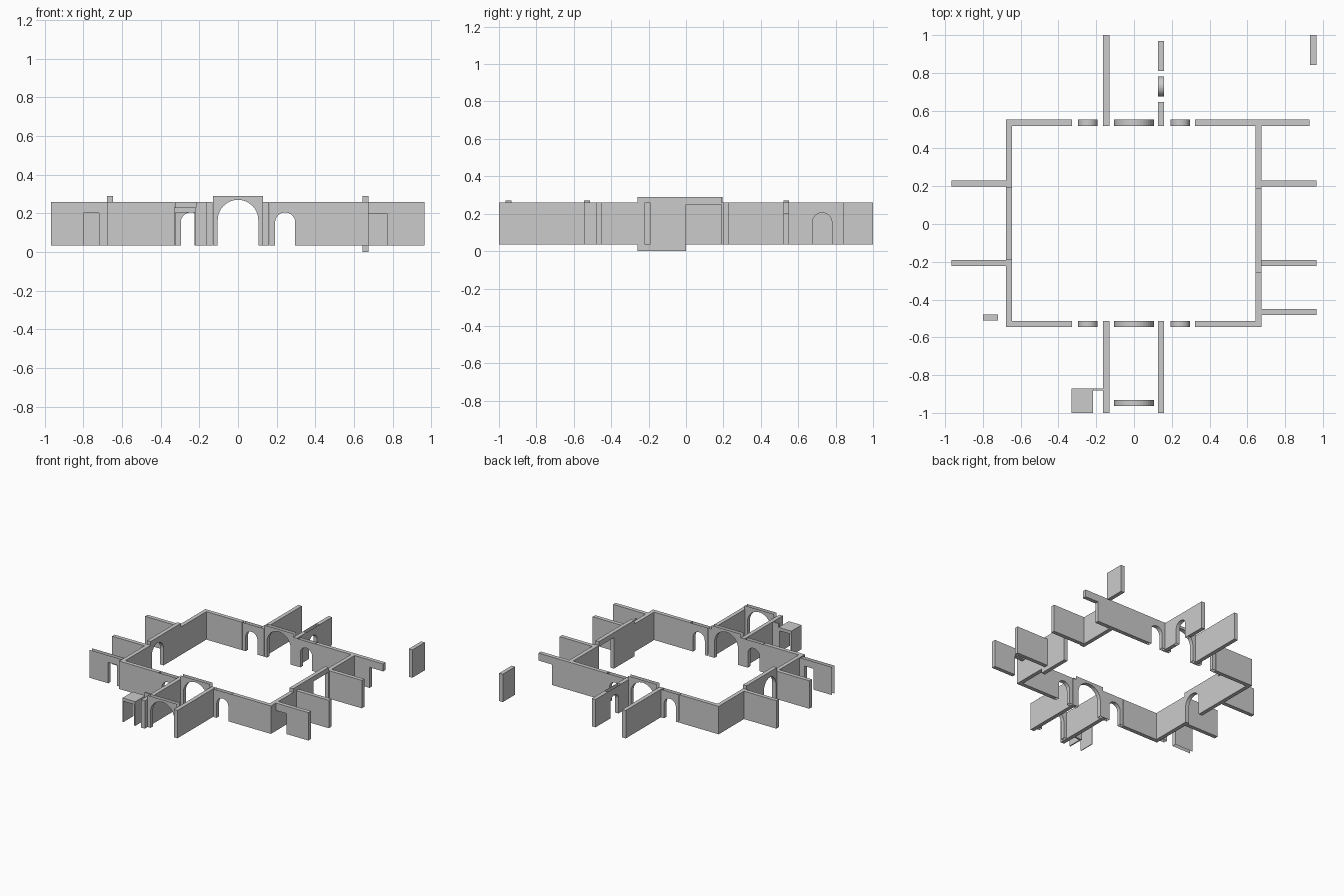
import bpy, math

if "Cube" in bpy.data.objects:
    bpy.data.objects.remove(bpy.data.objects["Cube"])

B, T, H = 0.035, 0.26, 0.29      # wall base, wall top, tall panel top
TH = 0.032                       # wall thickness


def extrude_wall(name, axis, c, prof, th=TH, skip=()):
    """Extrude a (length, z) outline across the wall; skip = edges left open."""
    n = len(prof)
    verts = []
    for o in (-th / 2, th / 2):
        for u, z in prof:
            verts.append((u, c + o, z) if axis == 'x' else (c + o, u, z))
    faces = [tuple(range(n)), tuple(reversed(range(n, 2 * n)))]
    for i in range(n):
        if i not in skip:
            j = (i + 1) % n
            faces.append((j, i, i + n, j + n))
    if axis == 'y':
        faces = [tuple(reversed(f)) for f in faces]
    me = bpy.data.meshes.new(name)
    me.from_pydata(verts, [], faces)
    ob = bpy.data.objects.new(name, me)
    bpy.context.collection.objects.link(ob)
    return ob


def wall(name, axis, c, a, b, z0=B, z1=T, th=TH):
    return extrude_wall(name, axis, c, [(a, z0), (b, z0), (b, z1), (a, z1)], th)


def opening_panel(name, axis, c, a, b, top, opening, closed=False):
    """Panel a..b pierced by an outline given left to right."""
    prof = [(a, B)] + opening + [(b, B), (b, top), (a, top)]
    n = len(prof)
    outer = () if closed else (0, n - 4, n - 3, n - 2, n - 1)
    return extrude_wall(name, axis, c, prof, skip=outer)


def arch(mid, r, spring, seg=20):
    pts = [(mid - r * math.cos(math.pi * i / seg), spring + r * math.sin(math.pi * i / seg))
           for i in range(seg + 1)]
    return [(mid - r, B)] + pts + [(mid + r, B)]


# front and back courtyard walls with central and side arches
for tag, y, right_end in (("front", -0.529, 0.675), ("back", 0.536, 0.81)):
    wall(tag + "_wall_left", 'x', y, -0.677, -0.328)
    wall(tag + "_wall_right", 'x', y, 0.323, right_end)
    opening_panel(tag + "_main_arch", 'x', y, -0.13, 0.13, H, arch(0, 0.105, 0.165))
    for s, side in ((-1, "left"), (1, "right")):
        mid = s * 0.244
        opening_panel(tag + "_small_arch_" + side, 'x', y, mid - 0.082, mid + 0.082, T,
                      arch(mid, 0.052, 0.153))
wall("back_lintel", 'x', 0.536, 0.81, 0.93, 0.2, T)

# left courtyard wall with a raised arched middle
wall("left_wall_front", 'y', -0.662, -0.545, -0.19)
wall("left_wall_back", 'y', -0.662, 0.195, 0.552)
opening_panel("left_wall_middle", 'y', -0.662, -0.19, 0.195, H,
              arch(-0.1, 0.075, 0.17), closed=True)

# right courtyard wall with a raised doorway middle
wall("right_wall_front", 'y', 0.659, -0.545, -0.26)
wall("right_wall_back", 'y', 0.659, 0.19, 0.552)
extrude_wall("right_wall_middle", 'y', 0.659,
             [(-0.26, 0), (0, 0), (0, 0.25), (0.19, 0.25), (0.19, H), (-0.26, H)])

# side room dividers
for y in (-0.206, 0.214):
    wall("left_divider", 'x', y, -0.967, -0.677)
    wall("right_divider", 'x', y, 0.675, 0.965)
extrude_wall("right_front_divider", 'x', -0.466,
             [(0.77, B), (0.965, B), (0.965, T), (0.675, T), (0.675, 0.2), (0.77, 0.2)])
opening_panel("left_front_divider", 'x', -0.494, -0.967, -0.677, T,
              [(-0.8, B), (-0.8, 0.203), (-0.72, 0.203), (-0.72, B)])

# front and back passage walls
for x in (-0.147, 0.144):
    wall("front_passage_wall", 'y', x, -1, -0.513)
wall("back_passage_wall_left", 'y', -0.147, 0.52, 1)
wall("back_passage_wall_right_inner", 'y', 0.144, 0.52, 0.645)
opening_panel("back_passage_arch", 'y', 0.144, 0.645, 0.81, T, arch(0.728, 0.052, 0.153))
wall("back_passage_wall_right_outer", 'y', 0.144, 0.81, 0.97)
opening_panel("entrance_arch", 'x', -0.948, -0.13, 0.13, H, arch(0, 0.105, 0.165))

# small porch by the entrance: two cheeks, a roof and a thin link wall
wall("porch_cheek_left", 'y', -0.327, -1, -0.87, B, 0.23, 0.006)
wall("porch_cheek_right", 'y', -0.221, -1, -0.87, B, 0.23, 0.01)
wall("porch_roof", 'x', -0.935, -0.33, -0.216, 0.205, 0.23, 0.13)
wall("porch_link_wall", 'x', -0.876, -0.217, -0.162, B, T, 0.012)

# detached corner wall
wall("corner_wall", 'y', 0.949, 0.842, 1)
